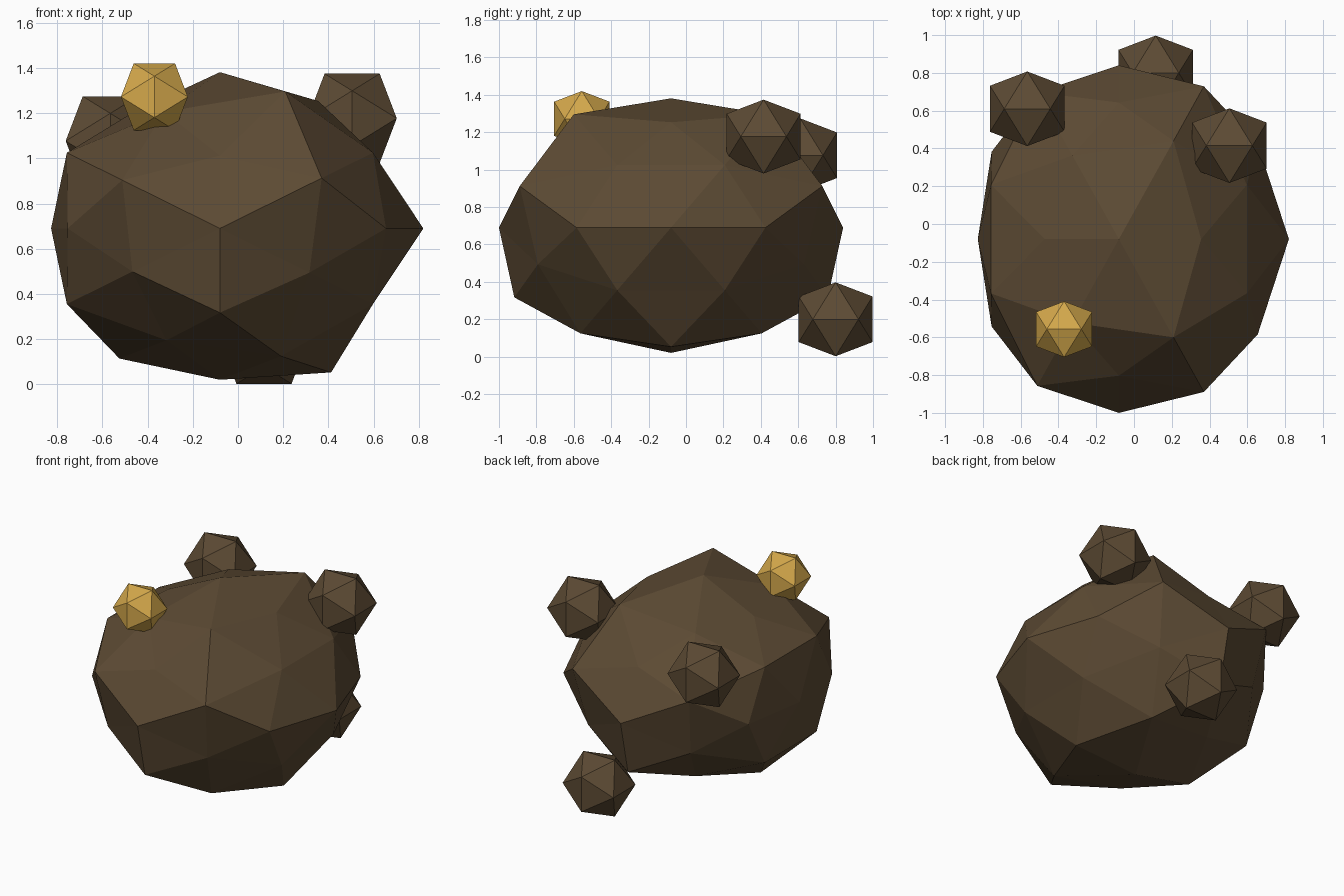
import bpy, bmesh
from mathutils import Vector

if "Cube" in bpy.data.objects:
    bpy.data.objects.remove(bpy.data.objects["Cube"])


def material(name, rgb):
    m = bpy.data.materials.new(name)
    m.diffuse_color = (*rgb, 1)
    m.use_nodes = True
    m.node_tree.nodes["Principled BSDF"].inputs["Base Color"].default_value = m.diffuse_color
    return m


brown = material("earth_brown", (0.107, 0.0685, 0.0335))
gold = material("gold", (0.658, 0.392, 0.0704))


def icosahedron(subdivide=False):
    """Unit icosahedron with edges facing the axes, optionally split once."""
    bm = bmesh.new()
    t = (1 + 5 ** 0.5) / 2
    for i in (-1, 1):
        for j in (-t, t):
            for co in ((i, 0, j), (0, j, i), (j, i, 0)):
                bm.verts.new(co)
    bmesh.ops.convex_hull(bm, input=bm.verts[:])
    if subdivide:
        bmesh.ops.subdivide_edges(bm, edges=bm.edges[:], cuts=1, use_grid_fill=True)
    for v in bm.verts:
        v.co.normalize()
    bmesh.ops.recalc_face_normals(bm, faces=bm.faces[:])
    return bm


def finish(bm, name, location, mat):
    me = bpy.data.meshes.new(name)
    bm.to_mesh(me)
    bm.free()
    me.materials.append(mat)
    ob = bpy.data.objects.new(name, me)
    ob.location = location
    bpy.context.collection.objects.link(ob)
    return ob


# Lumpy body: radial bulge by rounded (x, z) direction, the same front and back
bulge = {
    (0, 0): 0.92, (0, 1): 0.96, (0, -1): 0.93, (1, 0): 1.0, (-1, 0): 0.83,
    (0, .5): 0.85, (0, -.5): 0.985,
    (.5, .9): 0.92, (-.5, .9): 0.83, (.5, -.9): 1.04, (-.5, -.9): 0.94,
    (.9, 0): 0.96, (-.9, 0): 0.88,
    (.8, .5): 0.93, (.8, -.5): 0.93, (-.8, .5): 0.93, (-.8, -.5): 0.93,
    (.3, .8): 1.04, (-.3, .8): 0.885, (.3, -.8): 0.97, (-.3, -.8): 0.85,
    (.5, .3): 1.0, (-.5, .3): 0.96, (.5, -.3): 0.88, (-.5, -.3): 0.86,
}
body = icosahedron(subdivide=True)
for v in body.verts:
    n = bulge[(round(v.co.x, 1), round(v.co.z, 1))]
    v.co = Vector((v.co.x * 0.9, v.co.y, v.co.z * 0.72)) * n
finish(body, "lumpy_body", (-0.08, -0.08, 0.69), brown)

# Small faceted lumps
lumps = [
    ("right_lump", (0.505, 0.415, 1.177), 0.232, brown),
    ("left_lump", (-0.565, 0.61, 1.077), 0.232, brown),
    ("back_lump", (0.115, 0.80, 0.20), 0.232, brown),
    ("gold_nugget", (-0.37, -0.557, 1.272), 0.174, gold),
]
for name, loc, radius, mat in lumps:
    bm = icosahedron()
    bmesh.ops.scale(bm, vec=(radius,) * 3, verts=bm.verts[:])
    finish(bm, name, loc, mat)
